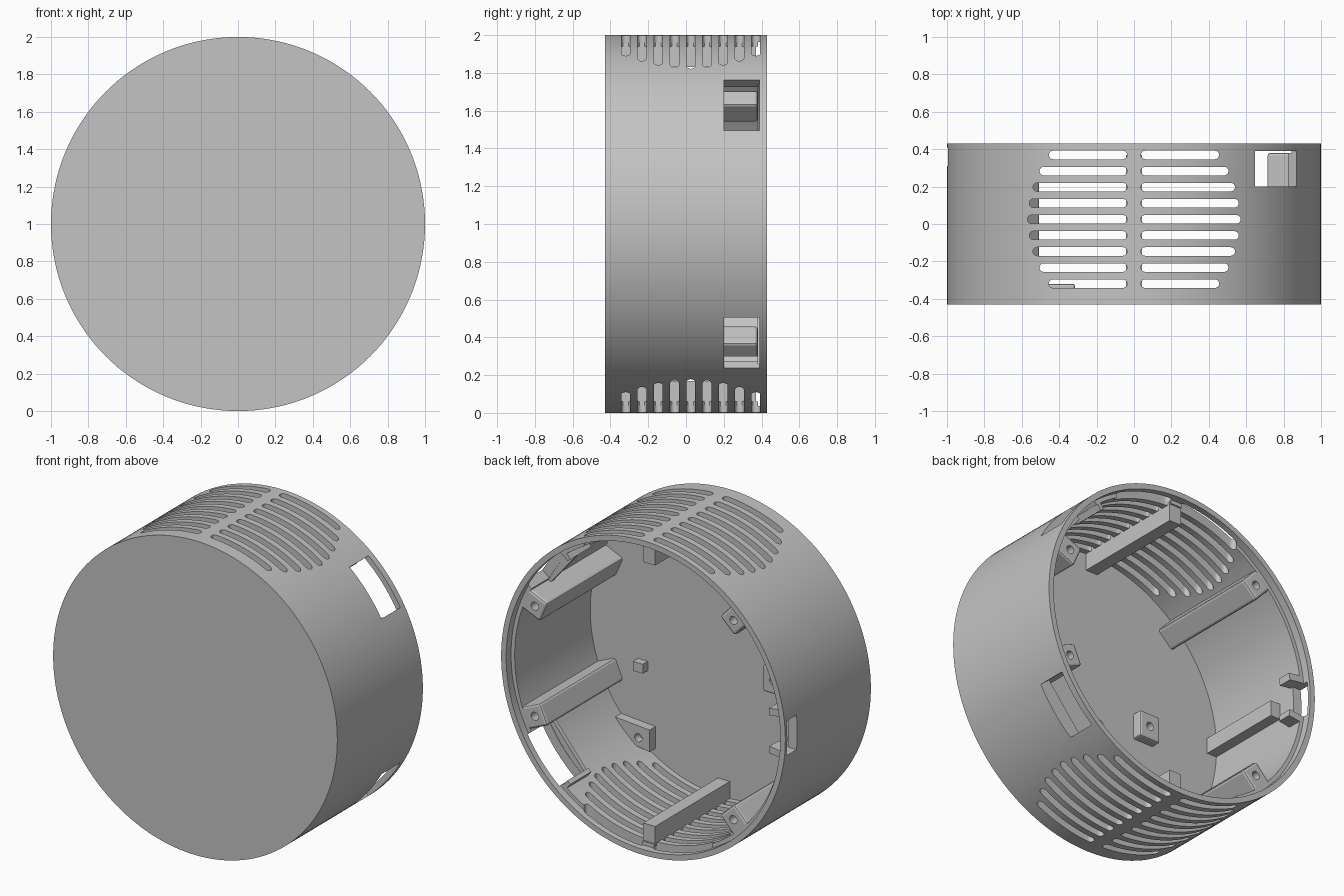
import bpy, bmesh, math
from mathutils import Vector

cube = bpy.data.objects.get("Cube")
if cube:
    bpy.data.objects.remove(cube, do_unlink=True)

grey = bpy.data.materials.new("plain_grey")
grey.use_nodes = True
COLOUR = (0.55, 0.55, 0.55, 1)
grey.diffuse_color = COLOUR
grey.node_tree.nodes["Principled BSDF"].inputs["Base Color"].default_value = COLOUR

MID = 1.0            # height of the drum axis
FLOOR, LEDGE, BACK = -0.38, 0.38, 0.43
INNER = 0.94


def make(name, bm):
    bmesh.ops.recalc_face_normals(bm, faces=bm.faces)
    mesh = bpy.data.meshes.new(name)
    bm.to_mesh(mesh)
    bm.free()
    mesh.materials.append(grey)
    obj = bpy.data.objects.new(name, mesh)
    bpy.context.collection.objects.link(obj)
    return obj


def extrude(bm, points, offset):
    """Closed prism from a flat outline."""
    face = bm.faces.new([bm.verts.new(p) for p in points])
    bmesh.ops.solidify  # outline is extruded below
    low = list(face.verts)
    high = [bm.verts.new(v.co + Vector(offset)) for v in low]
    bm.faces.new(high[::-1])
    n = len(low)
    for i in range(n):
        j = (i + 1) % n
        bm.faces.new((low[i], low[j], high[j], high[i]))


def radial_box(bm, angle, r0, r1, half, y0, y1):
    """Box on the drum wall, square to the radius at the given angle."""
    a = math.radians(angle)
    c, s = math.cos(a), math.sin(a)
    outline = [(r0, -half), (r1, -half), (r1, half), (r0, half)]
    pts = [(r * c - t * s, y0, MID + r * s + t * c) for r, t in outline]
    extrude(bm, pts, (0, y1 - y0, 0))


def circle(x, z, radius, y, n=20):
    return [(x + radius * math.cos(math.tau * i / n), y,
             z + radius * math.sin(math.tau * i / n)) for i in range(n)]


def apply_mods(obj):
    dg = bpy.context.evaluated_depsgraph_get()
    mesh = bpy.data.meshes.new_from_object(obj.evaluated_get(dg))
    obj.modifiers.clear()
    obj.data = mesh


def bevel(obj, width):
    mod = obj.modifiers.new("soft_edges", 'BEVEL')
    mod.width, mod.segments = width, 2
    apply_mods(obj)


def cut(obj, bm):
    cutter = make("cutter", bm)
    cutter.hide_render = True
    mod = obj.modifiers.new("cut", 'BOOLEAN')
    mod.operation, mod.solver, mod.object = 'DIFFERENCE', 'EXACT', cutter
    apply_mods(obj)
    bpy.data.objects.remove(cutter, do_unlink=True)


# Drum: closed front, open back with a stepped rim
bm = bmesh.new()
profile = [(0, -BACK), (1, -BACK), (1, BACK), (0.965, BACK), (0.965, LEDGE),
           (INNER, LEDGE), (INNER, FLOOR), (0, FLOOR)]
verts = [bm.verts.new((r, y, MID)) for r, y in profile]
edges = [bm.edges.new(pair) for pair in zip(verts, verts[1:])]
bmesh.ops.spin(bm, geom=verts + edges, cent=(0, 0, MID), axis=(0, 1, 0),
               angle=math.tau, steps=144)
bmesh.ops.remove_doubles(bm, verts=bm.verts, dist=0.0005)
drum = make("drum", bm)

# Vent slots through top and bottom, plus the side openings
bm = bmesh.new()
W = 0.023
reach = [0.57, 0.56, 0.54, 0.505, 0.455]
for row in range(-4, 5):
    y, end = 0.025 + row * 0.086, reach[abs(row)]
    for side in (1, -1):
        pts = []
        for cx, start in ((end - W, -90), (0.037 + W, 90)):
            for i in range(9):
                a = math.radians(start + i * 22.5)
                pts.append((side * (cx + W * math.cos(a)), y + W * math.sin(a), -0.2))
        extrude(bm, pts, (0, 0, 2.4))
WINDOW = 39.7
for angle in (WINDOW, -WINDOW):
    radial_box(bm, angle, 0.85, 1.1, 0.175, 0.2, 0.39)
radial_box(bm, 180, 0.85, 1.1, 0.11, 0.31, 0.41)
cut(drum, bm)

# Screw rails with pilot holes
for label, angle in (("left", 23.7), ("right", 133.4)):
    for level, sign in (("upper", 1), ("lower", -1)):
        bm = bmesh.new()
        radial_box(bm, sign * angle, 0.805, 0.96, 0.07, FLOOR - 0.02, LEDGE)
        rail = make(f"{level}_{label}_screw_rail", bm)
        bevel(rail, 0.015)
        a = math.radians(sign * angle)
        bm = bmesh.new()
        extrude(bm, circle(0.872 * math.cos(a), MID + 0.872 * math.sin(a), 0.026, 0.2),
                (0, 0.3, 0))
        cut(rail, bm)

# Plain support rails between the vents and under the small opening
for name, angle, r0, half, y1 in (("top_rail", 90, 0.83, 0.042, 0.37),
                                  ("bottom_rail", -90, 0.83, 0.042, 0.37),
                                  ("side_rail", 180, 0.87, 0.05, 0.19)):
    bm = bmesh.new()
    radial_box(bm, angle, r0, 0.96, half, FLOOR - 0.02, y1)
    make(name, bm)

# Window frames on the inside of the wall
for level, sign in (("upper", 1), ("lower", -1)):
    bm = bmesh.new()
    radial_box(bm, sign * WINDOW, 0.9, 0.955, 0.2, 0.17, 0.198)
    make(f"{level}_window_sill", bm)
    bm = bmesh.new()
    radial_box(bm, sign * (WINDOW + 12), 0.9, 0.96, 0.014, 0.17, LEDGE)
    make(f"{level}_window_jamb", bm)

# Brackets beside the small opening
for level, sign in (("upper", 1), ("lower", -1)):
    bm = bmesh.new()
    radial_box(bm, 180 - sign * 8, 0.86, 0.96, 0.022, 0.29, LEDGE)
    make(f"{level}_socket_bracket", bm)

# Floor mounts: square block, wall gusset and small peg
HX, HZ = -0.39, MID - 0.075
bm = bmesh.new()
extrude(bm, [(HX + 0.075 * i, FLOOR - 0.02, HZ + 0.085 * j)
             for i, j in ((-1, -1), (1, -1), (1, 1), (-1, 1))], (0, 0.08, 0))
block = make("square_mount", bm)
bevel(block, 0.012)
bm = bmesh.new()
extrude(bm, circle(HX, HZ, 0.026, FLOOR + 0.01), (0, 0.2, 0))
cut(block, bm)

bm = bmesh.new()
extrude(bm, [(x, FLOOR - 0.02, MID + z) for x, z in
             ((0.74, -0.6), (0.48, -0.62), (0.48, -0.76), (0.61, -0.74))], (0, 0.08, 0))
gusset = make("wall_mount", bm)
bm = bmesh.new()
extrude(bm, circle(0.56, MID - 0.69, 0.026, FLOOR + 0.01), (0, 0.2, 0))
cut(gusset, bm)

bm = bmesh.new()
extrude(bm, [(0.57 + 0.035 * i, FLOOR - 0.02, MID - 0.25 + 0.03 * j)
             for i, j in ((-1, -1), (1, -1), (1, 1), (-1, 1))], (0, 0.07, 0))
make("locating_peg", bm)

# Smooth curved walls, crisp edges
bpy.ops.object.select_all(action='DESELECT')
drum.select_set(True)
bpy.context.view_layer.objects.active = drum
bpy.ops.object.shade_smooth_by_angle(angle=math.radians(25))
